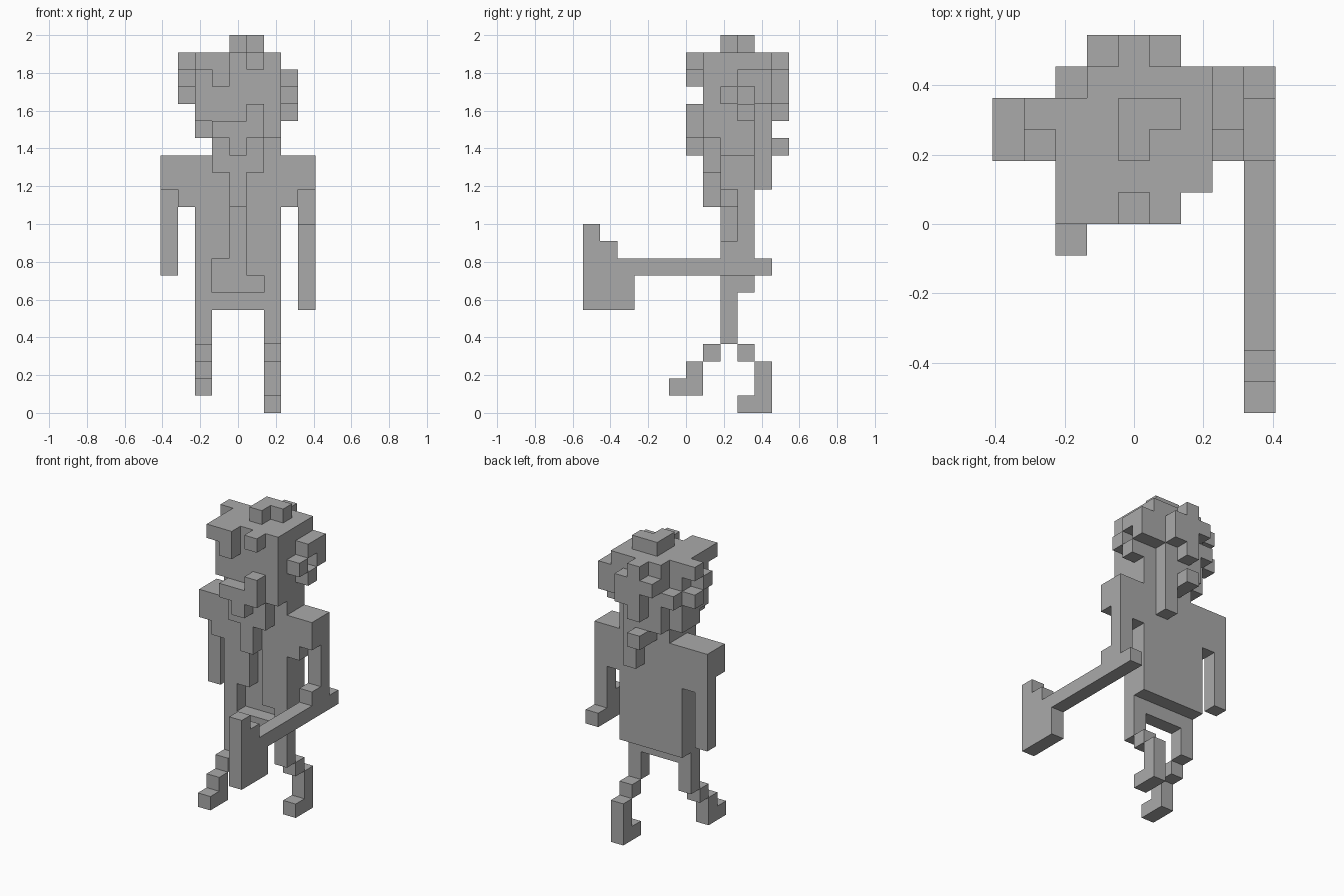
import bpy
import bmesh
from mathutils import Vector

cube = bpy.data.objects.get("Cube")
if cube:
    bpy.data.objects.remove(cube, do_unlink=True)

U = 2 / 22                                  # edge of one block
ORIGIN = Vector((-4.5, -6, 0))              # grid corner, in blocks

grey = bpy.data.materials.new("plain grey")
grey.use_nodes = True
colour = (0.4, 0.4, 0.4, 1)
grey.diffuse_color = colour
grey.node_tree.nodes["Principled BSDF"].inputs["Base Color"].default_value = colour

SIDES = [(axis, sign) for axis in range(3) for sign in (0, 1)]


def cells(*boxes):
    """Blocks filled by boxes given as inclusive ranges: 'x x y y z z'."""
    filled = set()
    for box in boxes:
        a, b, c, d, e, f = map(int, box.split())
        filled |= {(i, j, k) for i in range(a, b + 1)
                   for j in range(c, d + 1) for k in range(e, f + 1)}
    return filled


def build(name, part, everything):
    """Skin the outer sides of a part's blocks and merge flat areas."""
    bm = bmesh.new()
    for cell in sorted(part):
        for axis, sign in SIDES:
            step = [0, 0, 0]
            step[axis] = 1 if sign else -1
            if tuple(c + s for c, s in zip(cell, step)) in everything:
                continue
            p, q = (axis + 1) % 3, (axis + 2) % 3
            loop = []
            for dp, dq in ((0, 0), (1, 0), (1, 1), (0, 1)):
                corner = Vector(cell)
                corner[axis] += sign
                corner[p] += dp
                corner[q] += dq
                loop.append(bm.verts.new((corner + ORIGIN) * U))
            bm.faces.new(loop if sign else loop[::-1])
    bmesh.ops.remove_doubles(bm, verts=bm.verts, dist=U / 100)
    bmesh.ops.dissolve_limit(bm, angle_limit=0.01, verts=bm.verts, edges=bm.edges)
    mesh = bpy.data.meshes.new(name)
    bm.to_mesh(mesh)
    bm.free()
    mesh.materials.append(grey)
    bpy.context.collection.objects.link(bpy.data.objects.new(name, mesh))


parts = {}

# Open coat: solid body with the front gap carved out, on a narrow hip bar
parts["torso"] = cells("2 6 8 9 7 14") - cells("4 4 8 8 7 13", "3 3 8 8 7 8", "5 5 8 8 7 7")
parts["hips"] = cells("2 6 8 8 6 6")

# Arms: right hangs down, left bends forward and holds a tool
parts["right_arm"] = cells("0 1 8 9 13 14", "1 1 8 9 12 12", "0 0 9 9 8 12")
parts["left_arm"] = cells("7 8 8 9 13 14", "7 7 8 9 12 12", "8 8 9 9 10 12",
                          "8 8 8 9 9 9", "8 8 3 10 8 8")
parts["hand_tool"] = cells("8 8 0 2 6 8", "8 8 0 1 9 9", "8 8 0 0 10 10")

# Legs in mid stride
parts["right_leg"] = cells("2 2 8 8 4 5", "2 2 7 7 3 3", "2 2 6 6 1 2", "2 2 5 5 1 1")
parts["left_leg"] = cells("6 6 8 8 4 5", "6 6 9 9 3 3", "6 6 10 10 0 2", "6 6 9 9 0 0")

# Head and neck
parts["head"] = cells("2 6 7 9 17 19", "3 6 7 9 16 16", "2 2 8 9 16 16", "3 5 10 10 16 19")
parts["neck"] = cells("3 5 7 9 15 15", "6 6 8 9 15 15")

# Moustache and beard
parts["beard"] = cells("3 5 6 6 16 16", "5 5 6 6 17 17", "4 4 6 6 15 15",
                       "3 5 7 7 14 14", "4 4 7 7 12 13")

# Hair: crown, fringe, then tufts on both sides and at the back
parts["crown"] = cells("2 6 7 9 20 20", "3 6 10 10 20 20", "4 4 8 9 21 21", "5 5 9 9 21 21")
parts["fringe"] = cells("2 3 6 6 20 20", "3 3 6 6 19 19", "5 5 6 6 20 20")
parts["right_tufts"] = cells("1 1 9 9 20 20", "1 1 8 8 19 19", "1 1 9 9 18 18", "2 2 10 10 18 18")
parts["left_tufts"] = cells("7 7 9 10 19 19", "7 7 10 10 18 18", "7 7 8 8 18 18",
                            "7 7 9 9 17 17", "6 6 10 10 18 19")
parts["back_tufts"] = cells("4 4 11 11 17 20", "5 5 11 11 18 19", "3 3 11 11 19 19",
                            "4 5 10 10 15 15", "4 4 11 11 15 15", "5 5 10 10 13 14")

everything = set().union(*parts.values())
for name, part in parts.items():
    build(name, part, everything)
